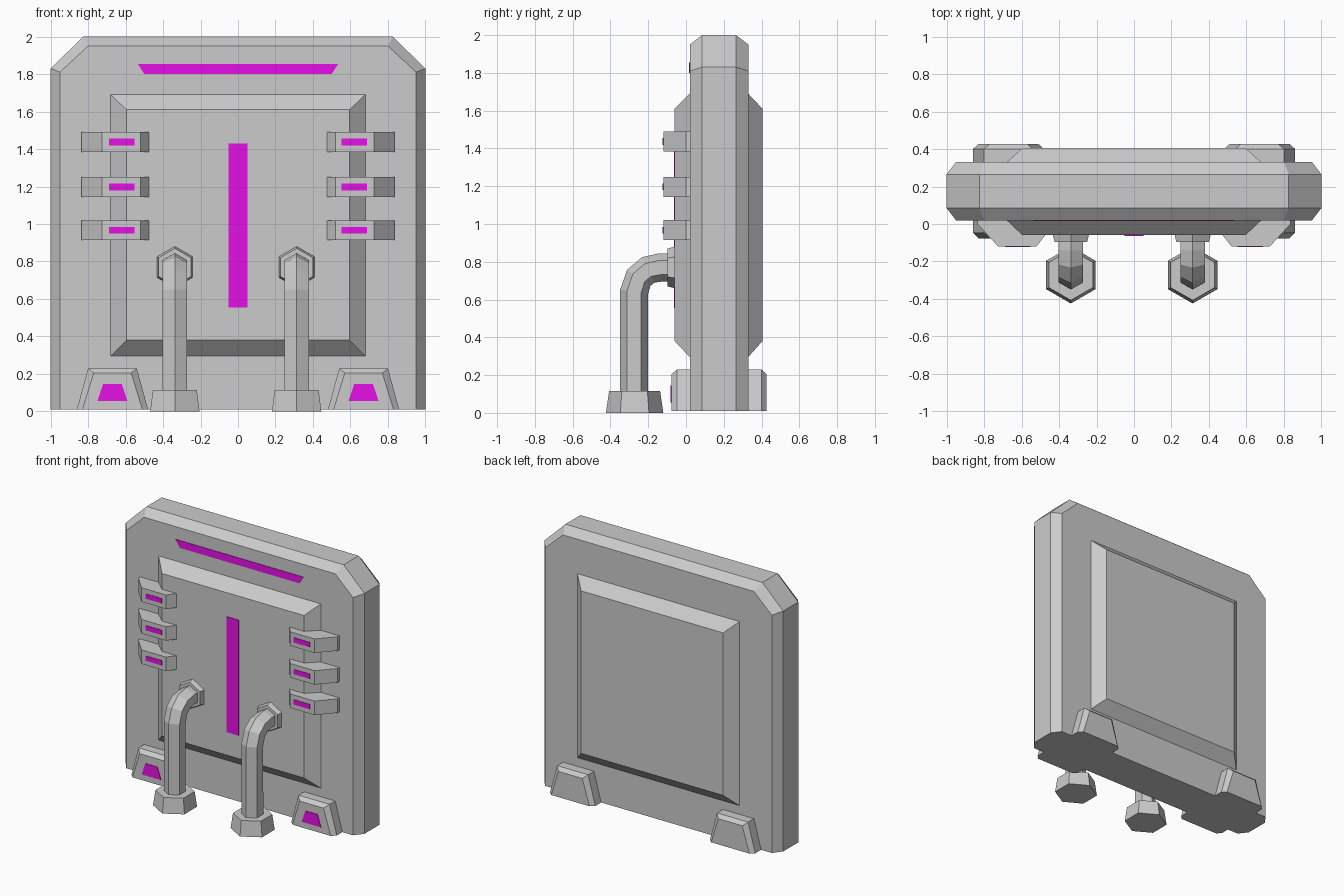
import bpy
import bmesh
from math import pi, sin, cos
from mathutils import Vector

if "Cube" in bpy.data.objects:
    bpy.data.objects.remove(bpy.data.objects["Cube"])


def make_material(name, colour):
    mat = bpy.data.materials.new(name)
    mat.use_nodes = True
    mat.diffuse_color = colour
    mat.node_tree.nodes["Principled BSDF"].inputs["Base Color"].default_value = colour
    return mat


GREY = make_material("metal grey", (0.6, 0.6, 0.6, 1))
MAGENTA = make_material("glowing magenta", (0.8, 0.005, 0.8, 1))


def loft(name, rings, mat=GREY):
    """Skin a closed solid through rings of equal point count."""
    bm = bmesh.new()
    rows = [[bm.verts.new(p) for p in ring] for ring in rings]
    n = len(rows[0])
    for a, b in zip(rows, rows[1:]):
        for i in range(n):
            j = (i + 1) % n
            bm.faces.new((a[i], a[j], b[j], b[i]))
    bm.faces.new(rows[0])
    bm.faces.new(rows[-1])
    bmesh.ops.recalc_face_normals(bm, faces=bm.faces)
    mesh = bpy.data.meshes.new(name)
    bm.to_mesh(mesh)
    bm.free()
    mesh.materials.append(mat)
    obj = bpy.data.objects.new(name, mesh)
    bpy.context.collection.objects.link(obj)
    return obj


def upright(outline, y):
    return [(x, y, z) for x, z in outline]


def trapezoid(cx, low, high, z0, z1):
    """Upright outline with half widths low and high."""
    return [(cx - low, z0), (cx + low, z0), (cx + high, z1), (cx - high, z1)]


def plate(name, outline, y):
    loft(name, [upright(outline, y - 0.004), upright(outline, y + 0.002)], MAGENTA)


def hexagon(centre, radius, axis):
    """Six-sided ring with a corner lying in the yz plane, facing along axis."""
    side = Vector((1, 0, 0))
    up = axis.cross(side).normalized()
    return [centre + radius * (cos(i * pi / 3) * up + sin(i * pi / 3) * side)
            for i in range(6)]


# Slab with clipped top corners and bevelled rims
def slab(w, shoulder, top_w, top):
    return [(-w, 0.01), (w, 0.01), (w, shoulder), (top_w, top),
            (-top_w, top), (-w, shoulder)]


rim = slab(1.0, 1.83, 0.825, 2.0)
face = slab(0.95, 1.81, 0.80, 1.95)
loft("body_slab", [upright(face, 0.02), upright(rim, 0.085),
                   upright(rim, 0.265), upright(face, 0.33)])

# Raised panels
panel_base = trapezoid(0, 0.69, 0.69, 0.285, 1.70)
panel_face = trapezoid(0, 0.595, 0.595, 0.38, 1.61)
for name, y_base, y_face in (("front_panel", 0.03, -0.06), ("back_panel", 0.32, 0.405)):
    loft(name, [upright(panel_base, y_base), upright(panel_face, y_face)])

# Light strips
plate("centre_light", trapezoid(0, 0.05, 0.05, 0.555, 1.43), -0.06)
plate("top_light", trapezoid(0, 0.50, 0.535, 1.80, 1.855), 0.02)

for label, s in (("left", 1), ("right", -1)):
    # Feet that clasp the slab front and back
    cx = s * 0.67
    outer = trapezoid(cx, 0.19, 0.13, 0.01, 0.23)
    inner = trapezoid(cx, 0.16, 0.10, 0.01, 0.205)
    loft(label + "_foot", [upright(inner, -0.077), upright(outer, -0.047),
                           upright(outer, 0.40), upright(inner, 0.427)])
    plate(label + "_foot_light", trapezoid(s * 0.67, 0.08, 0.05, 0.055, 0.145), -0.077)

    # Side clips with lights
    profile = [(0.835, 0.03), (0.835, 0.0), (0.725, -0.12), (0.52, -0.12),
               (0.47, -0.055), (0.47, 0.03)]
    for i, z in enumerate((1.437, 1.197, 0.967)):
        loft(f"{label}_clip_{i + 1}",
             [[(s * x, y, z + dz) for x, y in profile] for dz in (-0.053, 0.053)])
        plate(f"{label}_clip_light_{i + 1}",
              trapezoid(s * 0.62, 0.067, 0.067, z - 0.018, z + 0.018), -0.12)

# Bent hexagonal pipes with ground bases and wall collars
UP, BACK = Vector((0, 0, 1)), Vector((0, 1, 0))
for label, x in (("left", 0.313), ("right", -0.337)):
    path = [Vector((x, y, z)) for y, z in
            ((-0.275, 0.08), (-0.275, 0.64), (-0.25, 0.715), (-0.20, 0.757),
             (-0.135, 0.77), (-0.05, 0.77))]
    steps = [(b - a).normalized() for a, b in zip(path, path[1:])]
    axes = [UP] + [(a + b).normalized() for a, b in zip(steps, steps[1:])] + [BACK]
    loft(label + "_pipe", [hexagon(p, 0.075, a) for p, a in zip(path, axes)])
    loft(label + "_pipe_base", [hexagon(Vector((x, -0.272, z)), r, UP)
                                for z, r in ((0, 0.152), (0.115, 0.135))])
    loft(label + "_pipe_collar", [hexagon(Vector((x, y, 0.77)), r, BACK)
                                  for y, r in ((-0.097, 0.1), (-0.05, 0.113))])
